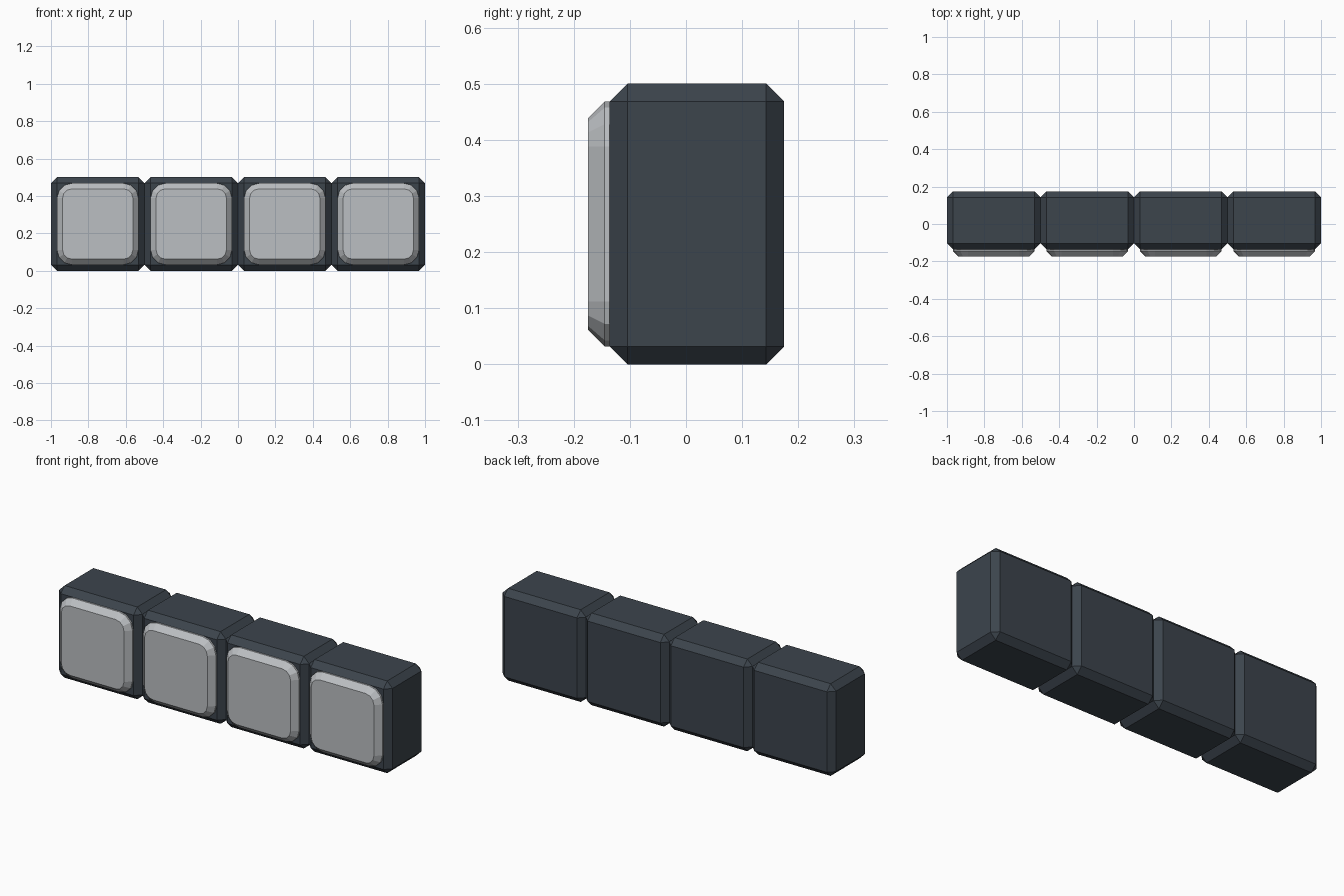
import bpy, bmesh, math

if "Cube" in bpy.data.objects:
    bpy.data.objects.remove(bpy.data.objects["Cube"])

COUNT, SIZE = 4, 0.5
CH = 0.032                      # edge chamfer width
BACK, BODY_FRONT, PANEL_FRONT = 0.175, -0.136, -0.175


def material(name, color):
    m = bpy.data.materials.new(name)
    m.diffuse_color = color
    m.use_nodes = True
    m.node_tree.nodes["Principled BSDF"].inputs["Base Color"].default_value = m.diffuse_color
    return m


def make_object(name, bm, mat):
    bmesh.ops.recalc_face_normals(bm, faces=bm.faces)
    me = bpy.data.meshes.new(name)
    bm.to_mesh(me)
    bm.free()
    me.materials.append(mat)
    ob = bpy.data.objects.new(name, me)
    bpy.context.collection.objects.link(ob)
    return ob


def rounded_square(half, radius, segs=3):
    """Points of a rounded square around the origin."""
    pts = []
    for q in range(4):
        a0 = q * math.pi / 2
        cx = (half - radius) * (1 if q in (0, 3) else -1)
        cz = (half - radius) * (1 if q in (0, 1) else -1)
        for i in range(segs + 1):
            a = a0 + i / segs * math.pi / 2
            pts.append((cx + radius * math.cos(a), cz + radius * math.sin(a)))
    return pts


# Chamfered housing block
def housing(name, x, mat):
    bm = bmesh.new()
    bmesh.ops.create_cube(bm, size=1)
    for v in bm.verts:
        v.co.x = x + v.co.x * SIZE
        v.co.y = BACK if v.co.y > 0 else BODY_FRONT
        v.co.z = (v.co.z + 0.5) * SIZE
    bmesh.ops.bevel(bm, geom=bm.edges[:], offset=CH, segments=1,
                    profile=0.5, affect='EDGES')
    return make_object(name, bm, mat)


# Rounded panel core, chamfered front and back, running through the housing
def panel(name, x, mat):
    bm = bmesh.new()
    outer, inner = SIZE / 2 - CH, SIZE / 2 - 2 * CH + 0.002
    back = BACK - 0.001
    rings = []
    for y, half, rad in ((PANEL_FRONT, inner, 0.05),
                         (PANEL_FRONT + 0.03, outer, 0.08),
                         (back - 0.03, outer, 0.08),
                         (back, inner, 0.05)):
        rings.append([bm.verts.new((x + px, y, SIZE / 2 + pz))
                      for px, pz in rounded_square(half, rad)])
    bm.faces.new(rings[0])
    bm.faces.new(rings[-1])
    n = len(rings[0])
    for a, b in zip(rings, rings[1:]):
        for i in range(n):
            j = (i + 1) % n
            bm.faces.new((a[i], a[j], b[j], b[i]))
    return make_object(name, bm, mat)


dark = material("dark_slate", (0.045, 0.058, 0.073, 1))
light = material("light_grey", (0.5, 0.52, 0.54, 1))

# Row of four identical units
for k in range(COUNT):
    cx = (k - (COUNT - 1) / 2) * SIZE
    housing(f"housing_{k + 1}", cx, dark)
    panel(f"front_panel_{k + 1}", cx, light)
